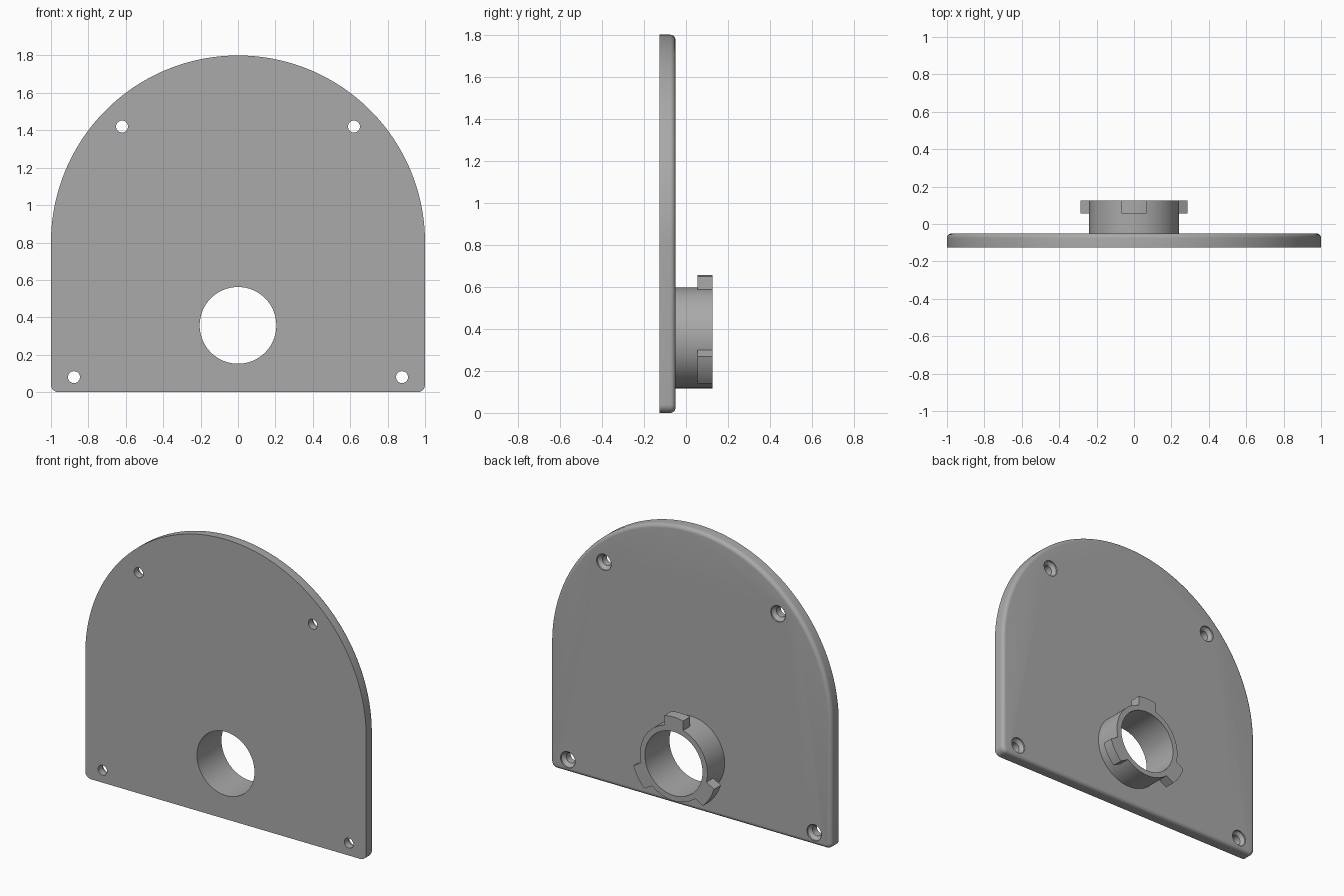
import bpy, bmesh
from math import sin, cos, pi, radians, sqrt

old = bpy.data.objects.get("Cube")
if old:
    bpy.data.objects.remove(old, do_unlink=True)

grey = bpy.data.materials.new("grey plastic")
grey.use_nodes = True
GREY = (0.4, 0.4, 0.4, 1)
grey.diffuse_color = GREY
grey.node_tree.nodes["Principled BSDF"].inputs["Base Color"].default_value = GREY

FRONT, BACK, END = -0.125, -0.05, 0.125   # depth of plate faces and collar end
HUB_Z, BORE, HUB_R, TAB_R = 0.357, 0.205, 0.24, 0.3


def arc(cx, cz, r, a0, a1, n):
    return [(cx + r * cos(radians(a0 + (a1 - a0) * i / n)),
             cz + r * sin(radians(a0 + (a1 - a0) * i / n))) for i in range(n + 1)]


def circle(cx, cz, r, n=96):
    return arc(cx, cz, r, 0, 360, n)[:-1]


def loft(name, sections, ring=False):
    """Skin (y, outline) sections; ring=True joins last to first instead of capping."""
    bm = bmesh.new()
    rows = [[bm.verts.new((x, y, z)) for x, z in pts] for y, pts in sections]
    pairs = list(zip(rows, rows[1:])) + ([(rows[-1], rows[0])] if ring else [])
    for a, b in pairs:
        for i in range(len(a)):
            j = (i + 1) % len(a)
            bm.faces.new((a[i], a[j], b[j], b[i]))
    if not ring:
        bm.faces.new(rows[0])
        bm.faces.new(rows[-1])
    bmesh.ops.recalc_face_normals(bm, faces=bm.faces)
    mesh = bpy.data.meshes.new(name)
    bm.to_mesh(mesh)
    bm.free()
    mesh.materials.append(grey)
    ob = bpy.data.objects.new(name, mesh)
    bpy.context.collection.objects.link(ob)
    return ob


def activate(ob):
    bpy.ops.object.select_all(action='DESELECT')
    ob.select_set(True)
    bpy.context.view_layer.objects.active = ob


def cut(ob, cutter):
    mod = ob.modifiers.new("hole", 'BOOLEAN')
    mod.operation, mod.solver, mod.object = 'DIFFERENCE', 'EXACT', cutter
    activate(ob)
    bpy.ops.object.modifier_apply(modifier=mod.name)
    bpy.data.objects.remove(cutter, do_unlink=True)


def smooth(ob):
    activate(ob)
    bpy.ops.object.shade_smooth_by_angle(angle=radians(30))


# Arched plate with a rounded rear edge
def outline(inset):
    c = 0.04
    return (arc(0, 0.8, 1 - inset, 0, 180, 120)
            + arc(-1 + c, c, c - inset, 180, 270, 8)
            + arc(1 - c, c, c - inset, 270, 360, 8))


F = 0.025
sections = [(FRONT, outline(0))]
for k in range(7):
    t = k / 6 * pi / 2
    sections.append((BACK - F + F * sin(t), outline(F * (1 - cos(t)))))
plate = loft("plate", sections)

# Collar bore and countersunk screw holes
cut(plate, loft("bore_cutter", [(-0.3, circle(0, HUB_Z, BORE)), (0.3, circle(0, HUB_Z, BORE))]))
for x, z in ((0.62, 1.42), (0.877, 0.08)):
    for side in (-1, 1):
        profile = ((-0.3, 0.032), (BACK - 0.03, 0.032), (BACK - 0.01, 0.052), (0, 0.052))
        cut(plate, loft("screw_cutter", [(y, circle(side * x, z, r, 32)) for y, r in profile]))
smooth(plate)

# Collar tube
collar = loft("collar", [(y, circle(0, HUB_Z, r)) for y, r in
                         ((BACK - 0.01, HUB_R), (END, HUB_R), (END, BORE), (BACK - 0.01, BORE))], ring=True)
smooth(collar)


# Bayonet tabs: straight sides, curved outer face
def tab(name, angle, low, high):
    c, s = cos(radians(angle)), sin(radians(angle))
    inner = 0.225
    pts = [(inner, high), (inner, low)]
    for i in range(9):
        t = low + (high - low) * i / 8
        pts.append((sqrt(TAB_R ** 2 - t * t), t))
    world = [(r * c - t * s, HUB_Z + r * s + t * c) for r, t in pts]
    smooth(loft(name, [(0.055, world), (END, world)]))


W, WIDE = 0.067, 0.083
tab("top_tab", 90, -W, W)
tab("left_tab", -30, -WIDE, W)
tab("right_tab", 210, -W, WIDE)
